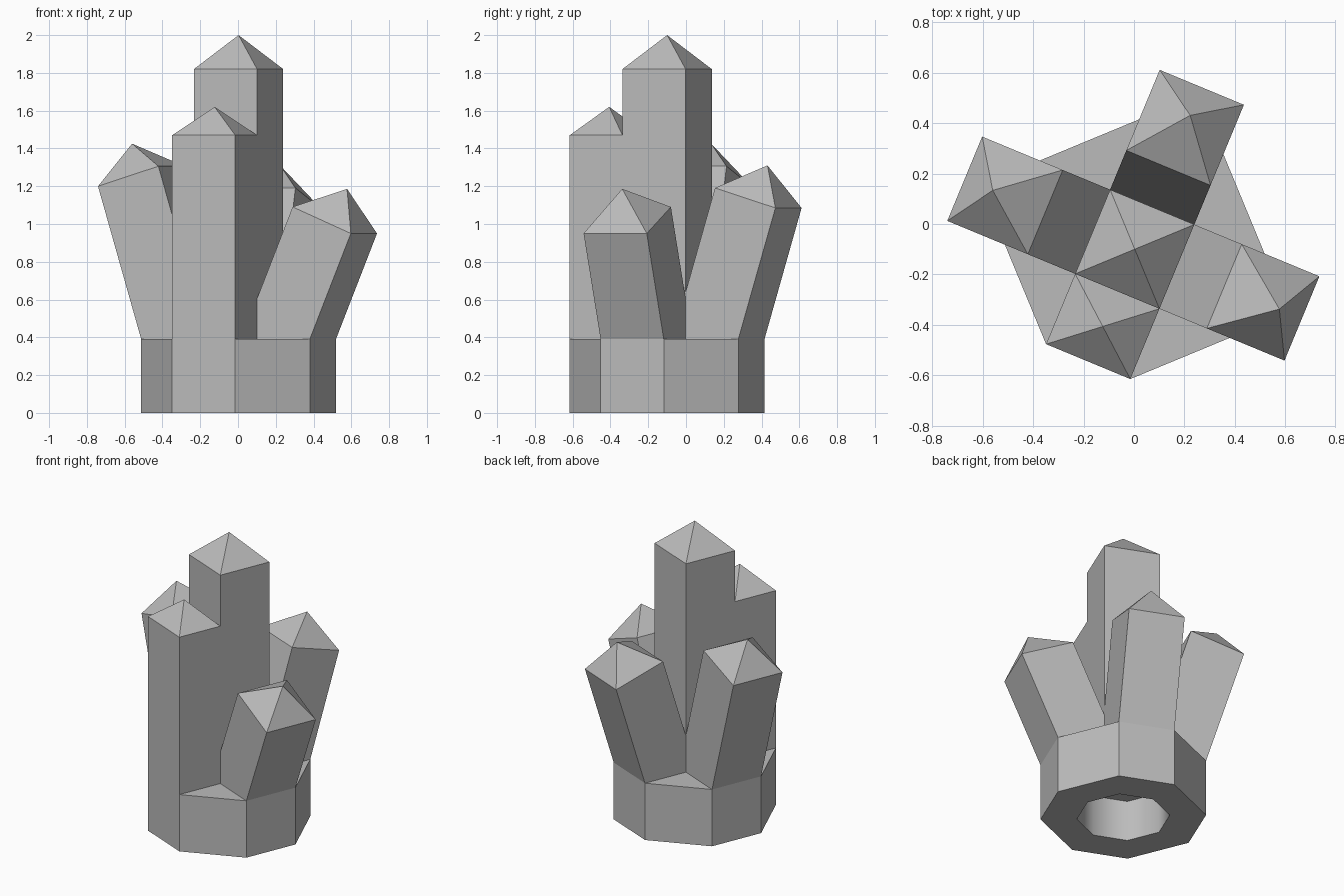
import bpy, bmesh
from math import radians, tan, sin, cos, tau
from mathutils import Matrix

if "Cube" in bpy.data.objects:
    bpy.data.objects.remove(bpy.data.objects["Cube"])

HALF = 0.181      # half the width of a crystal
RIM = 0.483       # distance from the axis to the main base sides
BASE_TOP = 0.39
TURN = radians(-22.5)
CENTRE = Matrix.Translation((0.003, -0.1, 0))

grey = bpy.data.materials.new("stone_grey")
grey.use_nodes = True
grey.diffuse_color = (0.5, 0.5, 0.5, 1)
grey.node_tree.nodes["Principled BSDF"].inputs["Base Color"].default_value = grey.diffuse_color


def add_object(name, bm, angle):
    bmesh.ops.recalc_face_normals(bm, faces=bm.faces)
    mesh = bpy.data.meshes.new(name)
    bm.transform(CENTRE @ Matrix.Rotation(angle, 4, "Z"))
    bm.to_mesh(mesh)
    bm.free()
    mesh.materials.append(grey)
    obj = bpy.data.objects.new(name, mesh)
    bpy.context.collection.objects.link(obj)
    return obj


def bridge(bm, lower, upper):
    n = len(lower)
    return [bm.faces.new((lower[i], lower[(i + 1) % n], upper[(i + 1) % n], upper[i]))
            for i in range(n)]


def crystal(name, angle, outer, depth, tilt, height, tip):
    """Four-sided column leaning outward along its own x axis, with a pyramid tip."""
    lean = radians(tilt)
    top_out = (outer + height * tan(lean), BASE_TOP + height)
    top_in = (top_out[0] - depth * cos(lean), top_out[1] + depth * sin(lean))
    foot_in = top_in[0] - (top_in[1] - BASE_TOP) * tan(lean)
    bm = bmesh.new()

    def ring(out, inn):
        return [bm.verts.new((p[0], side * HALF, p[1]))
                for p, side in ((out, -1), (out, 1), (inn, 1), (inn, -1))]

    lower = ring((outer, BASE_TOP), (foot_in, BASE_TOP))
    upper = ring(top_out, top_in)
    bridge(bm, lower, upper)
    apex = bm.verts.new(((top_out[0] + top_in[0]) / 2 + tip * sin(lean), 0,
                         (top_out[1] + top_in[1]) / 2 + tip * cos(lean)))
    for i in range(4):
        bm.faces.new((upper[i], upper[(i + 1) % 4], apex))
    return add_object(name, bm, TURN + radians(angle))


# Eight-sided base with a smooth socket underneath
bm = bmesh.new()
outline = [(RIM, -HALF), (RIM, HALF), (HALF, RIM), (-HALF, RIM),
           (-RIM, HALF), (-RIM, -HALF), (-HALF, -RIM), (HALF, -RIM)]
socket = [(0.29 * cos(tau * (i - 0.5) / 8), 0.29 * sin(tau * (i - 0.5) / 8)) for i in range(8)]
bottom, top, mouth, ceiling = [
    [bm.verts.new((x, y, z)) for x, y in points]
    for points, z in ((outline, 0), (outline, BASE_TOP), (socket, 0), (socket, 0.28))]
bridge(bm, bottom, top)
bridge(bm, mouth, bottom)
walls = bridge(bm, ceiling, mouth)
bm.faces.new(top)
bm.faces.new(ceiling)
for face in walls:
    face.smooth = True
for loop in (mouth, ceiling):
    for i in range(8):
        bm.edges.get((loop[i], loop[(i + 1) % 8])).smooth = False
add_object("base", bm, TURN)

# Upright crystals
crystal("central_crystal", 0, HALF, 2 * HALF, 0, 1.43, 0.18)
crystal("front_crystal", 270, RIM, RIM - HALF, 0, 1.08, 0.15)

# Leaning crystals
crystal("left_crystal", 0, RIM, 2 * HALF, 22.8, 0.56, 0.18)
crystal("back_crystal", 90, RIM, 2 * HALF, 17, 0.695, 0.18)
crystal("right_crystal", 180, RIM, 2 * HALF, 17, 0.81, 0.18)
